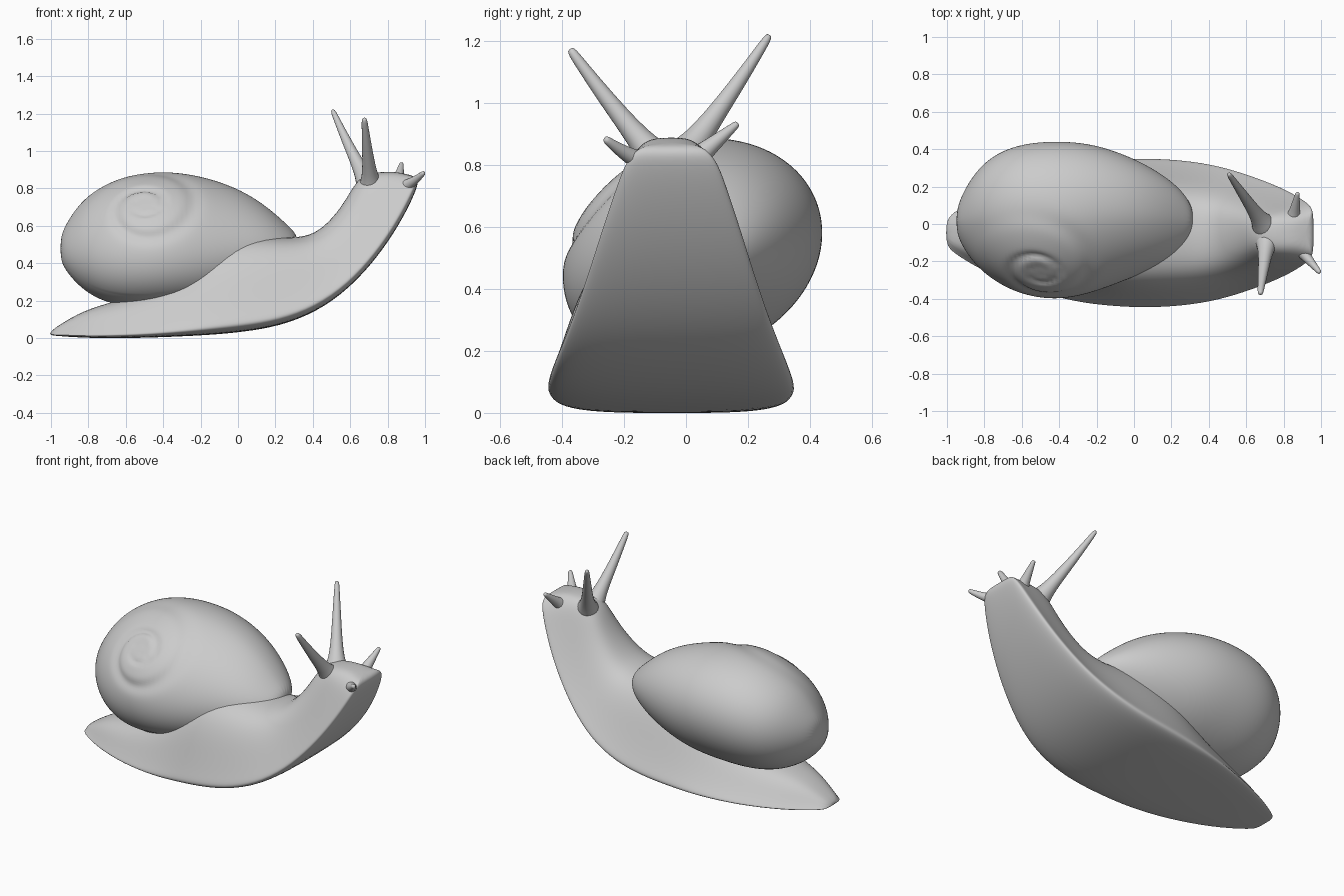
import bpy, bmesh
from math import sin, cos, pi, log, atan2, exp
from mathutils import Vector

if "Cube" in bpy.data.objects:
    bpy.data.objects.remove(bpy.data.objects["Cube"])

grey = bpy.data.materials.new("snail grey")
grey.use_nodes = True
grey.diffuse_color = (0.6, 0.6, 0.6, 1)
grey.node_tree.nodes["Principled BSDF"].inputs["Base Color"].default_value = (0.6, 0.6, 0.6, 1)


def loft(name, rings, levels):
    """Skin a list of closed rings, cap both ends and smooth the result."""
    bm = bmesh.new()
    loops = [[bm.verts.new(p) for p in ring] for ring in rings]
    n = len(loops[0])
    for a, b in zip(loops, loops[1:]):
        for i in range(n):
            j = (i + 1) % n
            bm.faces.new((a[i], a[j], b[j], b[i]))
    bm.faces.new(loops[0])
    bm.faces.new(loops[-1])
    bmesh.ops.recalc_face_normals(bm, faces=bm.faces)
    mesh = bpy.data.meshes.new(name)
    bm.to_mesh(mesh)
    bm.free()
    mesh.materials.append(grey)
    mesh.shade_smooth()
    obj = bpy.data.objects.new(name, mesh)
    bpy.context.collection.objects.link(obj)
    sub = obj.modifiers.new("smooth", "SUBSURF")
    sub.levels = sub.render_levels = levels
    return obj


# Foot, neck and head: half cross-section as (width share, height share),
# fuller on the spire side (-y) than on the far side
half = [(0.4, -0.005), (0.8, 0.01), (0.98, 0.04), (1.01, 0.085), (0.95, 0.18),
        (0.83, 0.42), (0.7, 0.7), (0.52, 0.92), (0.22, 1.01)]
section = ([(w - 0.1 * h * w, h) for w, h in half]
           + [(-w - 0.1 * h * w, h) for w, h in reversed(half)])
# Stations: sole x, sole z, back x, back z, half width
stations = [
    (-1.01, 0.015, -1.0, 0.04, 0.07),
    (-0.95, 0.01, -0.93, 0.085, 0.12),
    (-0.8, 0.0, -0.8, 0.16, 0.21),
    (-0.55, 0.0, -0.55, 0.22, 0.31),
    (-0.3, 0.01, -0.3, 0.34, 0.372),
    (-0.13, 0.02, -0.15, 0.5, 0.39),
    (0.03, 0.035, -0.02, 0.54, 0.4),
    (0.22, 0.065, 0.13, 0.545, 0.395),
    (0.42, 0.14, 0.29, 0.53, 0.37),
    (0.6, 0.27, 0.41, 0.55, 0.32),
    (0.75, 0.44, 0.51, 0.64, 0.265),
    (0.85, 0.59, 0.58, 0.74, 0.22),
    (0.915, 0.71, 0.63, 0.83, 0.18),
    (0.95, 0.79, 0.69, 0.88, 0.153),
    (0.965, 0.84, 0.8, 0.89, 0.12),
    (0.945, 0.865, 0.87, 0.885, 0.08),
]
loft("body", [[(sx + (tx - sx) * h, -0.045 + hw * w, sz + (tz - sz) * h)
               for w, h in section] for sx, sz, tx, tz, hw in stations], 2)

# Shell: leaning oval sections along x, as x, y low, y high, z low, z high
spans = [
    (-0.95, -0.04, 0.07, 0.42, 0.54),
    (-0.92, -0.12, 0.16, 0.36, 0.61),
    (-0.85, -0.22, 0.28, 0.28, 0.72),
    (-0.75, -0.305, 0.375, 0.21, 0.805),
    (-0.6, -0.38, 0.435, 0.17, 0.875),
    (-0.4, -0.41, 0.45, 0.17, 0.897),
    (-0.2, -0.365, 0.43, 0.19, 0.872),
    (0.0, -0.285, 0.355, 0.25, 0.805),
    (0.15, -0.22, 0.27, 0.32, 0.71),
    (0.26, -0.14, 0.18, 0.4, 0.61),
    (0.32, -0.05, 0.08, 0.47, 0.55),
]
rings = []
for x, y0, y1, z0, z1 in spans:
    ry, rz = (y1 - y0) / 2, (z1 - z0) / 2
    rings.append([(x, (y0 + y1) / 2 + ry * cos(t),
                   (z0 + z1) / 2 + rz * (0.99 * sin(t) + (0.14 if cos(t) > 0 else 0.27) * cos(t)))
                  for t in [2 * pi * i / 24 for i in range(24)]])
shell = loft("shell", rings, 3)

# Spiral seam pressed gently into the shell around its spire
bpy.context.view_layer.objects.active = shell
shell.select_set(True)
bpy.ops.object.modifier_apply(modifier="smooth")
apex = Vector((-0.5, -0.25, 0.7))
axis = Vector((-0.1, -0.7, 0.7)).normalized()
side = axis.cross(Vector((1, 0, 0))).normalized()
across = side.cross(axis)
moves = []
for v in shell.data.vertices:
    d = v.co - apex
    a, b = d.dot(across), d.dot(side)
    r = max((a * a + b * b) ** 0.5, 0.01)
    turn = log(r / 0.26) / log(2.8) - atan2(b, a) / (2 * pi)
    gap = abs(turn - round(turn))
    fade = exp(-(r / 0.33) ** 4) * min(1, (r / 0.1) ** 2) if d.dot(axis) > -0.3 else 0
    moves.append(v.normal * fade * (0.008 - 0.016 * exp(-(gap / 0.15) ** 2)))
for v, m in zip(shell.data.vertices, moves):
    v.co += m


def feeler(name, base, tip, width, end, bow):
    """Tapered stalk with a flared root and a slight bend."""
    base, tip = Vector(base), Vector(tip)
    turn = (tip - base).to_track_quat("Z", "Y")
    rings = []
    for f, w in [(-0.12, 2.0), (0.0, 1.6), (0.1, 1.05), (0.3, 0.68),
                 (0.6, 0.42), (0.85, 0.18), (0.97, 0.08), (1, 0)]:
        centre = base.lerp(tip, f) + Vector((0, 0, -bow * sin(pi * f)))
        r = end + (width - end) * w if f < 1 else end * 0.7
        rings.append([centre + turn @ Vector((r * cos(t), r * sin(t), 0))
                      for t in [2 * pi * i / 10 for i in range(10)]])
    loft(name, rings, 1)


feeler("left_eye_stalk", (0.69, 0.0, 0.835), (0.505, 0.27, 1.22), 0.047, 0.012, 0.01)
feeler("right_eye_stalk", (0.71, -0.1, 0.825), (0.675, -0.375, 1.175), 0.047, 0.014, 0.01)
feeler("left_lower_feeler", (0.85, 0.02, 0.81), (0.875, 0.168, 0.935), 0.042, 0.01, 0.0)
feeler("right_lower_feeler", (0.87, -0.115, 0.80), (0.995, -0.262, 0.885), 0.042, 0.011, 0.01)
